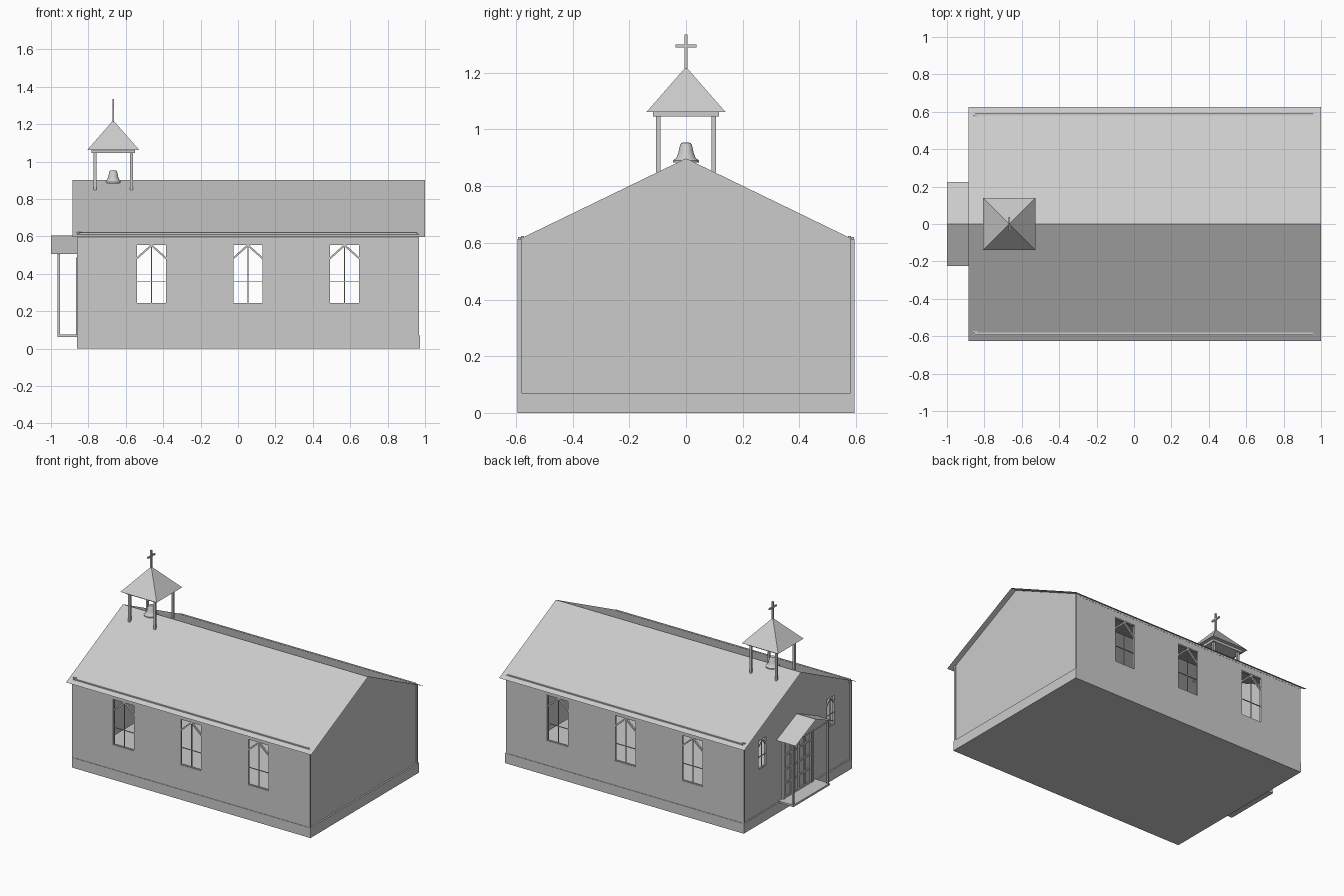
import bpy, bmesh, math
from mathutils import Vector, Matrix

if "Cube" in bpy.data.objects:
    bpy.data.objects.remove(bpy.data.objects["Cube"])

grey = bpy.data.materials.new("plain_grey")
grey.diffuse_color = (0.6, 0.6, 0.6, 1)
grey.use_nodes = True
grey.node_tree.nodes["Principled BSDF"].inputs["Base Color"].default_value = grey.diffuse_color


def finish(name, bm, recalc=True):
    if recalc:
        bmesh.ops.recalc_face_normals(bm, faces=bm.faces)
    me = bpy.data.meshes.new(name)
    bm.to_mesh(me)
    bm.free()
    me.materials.append(grey)
    ob = bpy.data.objects.new(name, me)
    bpy.context.collection.objects.link(ob)
    return ob


def add_box(bm, x0, x1, y0, y1, z0, z1):
    c = Vector(((x0 + x1) / 2, (y0 + y1) / 2, (z0 + z1) / 2))
    m = Matrix.Translation(c) @ Matrix.Diagonal((x1 - x0, y1 - y0, z1 - z0, 1))
    bmesh.ops.create_cube(bm, size=1, matrix=m)


def boxes(name, *dims):
    bm = bmesh.new()
    for d in dims:
        add_box(bm, *d)
    return finish(name, bm)


def prism(name, yz, x0, x1):
    """Profile in the y-z plane extruded along x."""
    bm = bmesh.new()
    f = bm.faces.new([bm.verts.new((x0, y, z)) for y, z in yz])
    r = bmesh.ops.extrude_face_region(bm, geom=[f])
    vs = [v for v in r["geom"] if isinstance(v, bmesh.types.BMVert)]
    bmesh.ops.translate(bm, vec=(x1 - x0, 0, 0), verts=vs)
    return finish(name, bm)


def roof_sheet(name, x0, x1, half, eave, ridge):
    """Thin two-slope roof without thickness."""
    bm = bmesh.new()
    rows = [[bm.verts.new((x, y, z)) for x in (x0, x1)]
            for y, z in ((-half, eave), (0, ridge), (half, eave))]
    for a, b in zip(rows, rows[1:]):
        bm.faces.new((a[0], a[1], b[1], b[0]))
    return finish(name, bm, False)


# --- walls: hollow shell with openings cut through
X0, X1, WY, WT = -0.852, 0.963, 0.592, 0.613
WIN_X, WIN_W, WIN_Z = (-0.4625, 0.053, 0.57), 0.165, (0.24, 0.56)
END_Y, END_W, END_Z = (-0.375, 0.375), 0.09, (0.375, 0.578)

walls = boxes("walls", (X0, X1, -WY, WY, 0.06, WT))
cuts = [(X0 + 0.02, X1 - 0.02, -WY + 0.02, WY - 0.02, -0.1, 0.8)]
cuts += [(x - WIN_W / 2, x + WIN_W / 2, -1, 1, *WIN_Z) for x in WIN_X]
cuts += [(X0 - 0.1, X0 + 0.1, y - END_W / 2, y + END_W / 2, *END_Z) for y in END_Y]
for c in cuts:
    cutter = boxes("cutter", c)
    cutter.hide_render = True
    mod = walls.modifiers.new("cut", "BOOLEAN")
    mod.operation, mod.solver, mod.object = "DIFFERENCE", "EXACT", cutter
    bpy.context.view_layer.objects.active = walls
    bpy.ops.object.modifier_apply(modifier=mod.name)
    bpy.data.objects.remove(cutter)

boxes("foundation", (-0.861, 0.974, -0.595, 0.595, 0, 0.07))
for nm, xa, xb in (("left_gable", X0, X0 + 0.02), ("right_gable", X1 - 0.02, X1)):
    prism(nm, ((-WY, WT - 0.002), (WY, WT - 0.002), (0, 0.898)), xa, xb)

# --- corner boards, and eave boards that show just above the roof
boxes("corner_boards", *[
    (xa, xb, min(s * 0.58, s * 0.594), max(s * 0.58, s * 0.594), 0.07, 0.613)
    for s in (-1, 1) for xa, xb in ((-0.861, -0.847), (0.957, 0.969))])
boxes("eave_boards", *[
    (xa, xb, min(s * ya, s * yb), max(s * ya, s * yb), 0.6, z1)
    for s in (-1, 1)
    for xa, xb, ya, yb, z1 in ((-0.85, 0.957, 0.58, 0.593, 0.62),
                               (-0.861, -0.837, 0.571, 0.583, 0.624))])

roof_sheet("main_roof", -0.885, 1.0, 0.625, 0.596, 0.901)


# --- windows: frame, cross bars and a pointed head, drawn in local x-z
def window(name, w, z0, z1, matrix, bar_z, arch_z):
    bm = bmesh.new()
    h, t, d = w / 2, 0.005, 0.006
    add_box(bm, -h, -h + t, -d, d, z0, z1)
    add_box(bm, h - t, h, -d, d, z0, z1)
    add_box(bm, -h, h, -d, d, z0, z0 + t)
    add_box(bm, -h, h, -d, d, z1 - t, z1)
    add_box(bm, -0.002, 0.002, -d / 2, d / 2, z0, z1)
    add_box(bm, -h, h, -d / 2, d / 2, bar_z - 0.002, bar_z + 0.002)
    # sloping pieces of the pointed head
    for s in (-1, 1):
        pts = ((s * h, arch_z - 0.012), (s * h, arch_z), (0, z1), (0, z1 - 0.014))
        f = bm.faces.new([bm.verts.new((x, -d, z)) for x, z in pts])
        r = bmesh.ops.extrude_face_region(bm, geom=[f])
        vs = [v for v in r["geom"] if isinstance(v, bmesh.types.BMVert)]
        bmesh.ops.translate(bm, vec=(0, 2 * d, 0), verts=vs)
    bmesh.ops.transform(bm, matrix=matrix, verts=bm.verts)
    return finish(name, bm)


for side, y in (("front", -WY + 0.008), ("back", WY - 0.008)):
    for x in WIN_X:
        window(side + "_window", WIN_W, *WIN_Z, Matrix.Translation((x, y, 0)), 0.36, 0.485)
for y in END_Y:
    m = Matrix.Translation((X0 + 0.008, y, 0)) @ Matrix.Rotation(math.pi / 2, 4, "Z")
    window("entrance_side_window", END_W, *END_Z, m, 0.455, 0.53)

# --- double door with raised rails
D, DZ0, DZ1 = 0.15, 0.075, 0.475
boxes("door_leaves", (X0 - 0.003, X0 + 0.005, -D, D, DZ0, DZ1))
rails = []
for s in (-1, 1):
    for k in range(3):
        y = s * (0.006 + k * 0.069)
        rails.append((X0 - 0.012, X0, y - 0.006, y + 0.006, DZ0, DZ1))
for k in range(5):
    z = DZ0 + 0.006 + k * (DZ1 - DZ0 - 0.012) / 4
    rails.append((X0 - 0.011, X0, -D, D, z - 0.006, z + 0.006))
boxes("door_rails", *rails)
boxes("door_frame", (X0 - 0.015, X0, -D - 0.012, -D, DZ0, DZ1 + 0.012),
      (X0 - 0.015, X0, D, D + 0.012, DZ0, DZ1 + 0.012),
      (X0 - 0.015, X0, -D, D, DZ1, DZ1 + 0.012))

# --- porch
boxes("porch_step", (-0.966, -0.85, -0.2, 0.2, 0.062, 0.075))
boxes("porch_posts", *[(-0.964, -0.952, s * 0.19 - 0.006, s * 0.19 + 0.006, 0.07, 0.515)
                       for s in (-1, 1)])
boxes("porch_beams", (-0.964, -0.952, -0.196, 0.196, 0.505, 0.516),
      *[(-0.964, -0.852, s * 0.19 - 0.006, s * 0.19 + 0.006, 0.505, 0.516) for s in (-1, 1)])
prism("porch_gable", ((-0.2, 0.512), (0.2, 0.512), (0, 0.602)), -0.963, -0.953)
roof_sheet("porch_roof", -1.0, -0.85, 0.225, 0.505, 0.605)

# --- bell tower
BX = -0.667
boxes("tower_posts", *[
    (BX + a * 0.098 - 0.0075, BX + a * 0.098 + 0.0075,
     b * 0.098 - 0.0075, b * 0.098 + 0.0075, 0.848, 1.05)
    for a in (-1, 1) for b in (-1, 1)])
boxes("tower_plate", (BX - 0.116, BX + 0.116, -0.116, 0.116, 1.045, 1.062))
bm = bmesh.new()
bmesh.ops.create_cone(bm, cap_ends=True, segments=4, radius1=0.14 * math.sqrt(2), radius2=0, depth=0.16,
                      matrix=Matrix.Translation((BX, 0, 1.141)) @ Matrix.Rotation(math.pi / 4, 4, "Z"))
finish("tower_roof", bm)
boxes("cross", (BX - 0.005, BX + 0.005, -0.005, 0.005, 1.21, 1.335),
      (BX - 0.005, BX + 0.005, -0.037, 0.037, 1.29, 1.3))

# --- bell: turned profile
profile = ((0, 0.954), (0.016, 0.953), (0.021, 0.945), (0.027, 0.918),
           (0.034, 0.9), (0.046, 0.89), (0.046, 0.884), (0, 0.884))
bm = bmesh.new()
vs = [bm.verts.new((BX + r, 0, z)) for r, z in profile]
es = [bm.edges.new(p) for p in zip(vs, vs[1:])]
bmesh.ops.spin(bm, geom=vs + es, cent=(BX, 0, 0), axis=(0, 0, 1), angle=2 * math.pi, steps=24)
bmesh.ops.remove_doubles(bm, verts=bm.verts, dist=0.0005)
bell = finish("bell", bm)
bpy.ops.object.select_all(action="DESELECT")
bell.select_set(True)
bpy.context.view_layer.objects.active = bell
bpy.ops.object.shade_smooth_by_angle(angle=math.radians(40))
